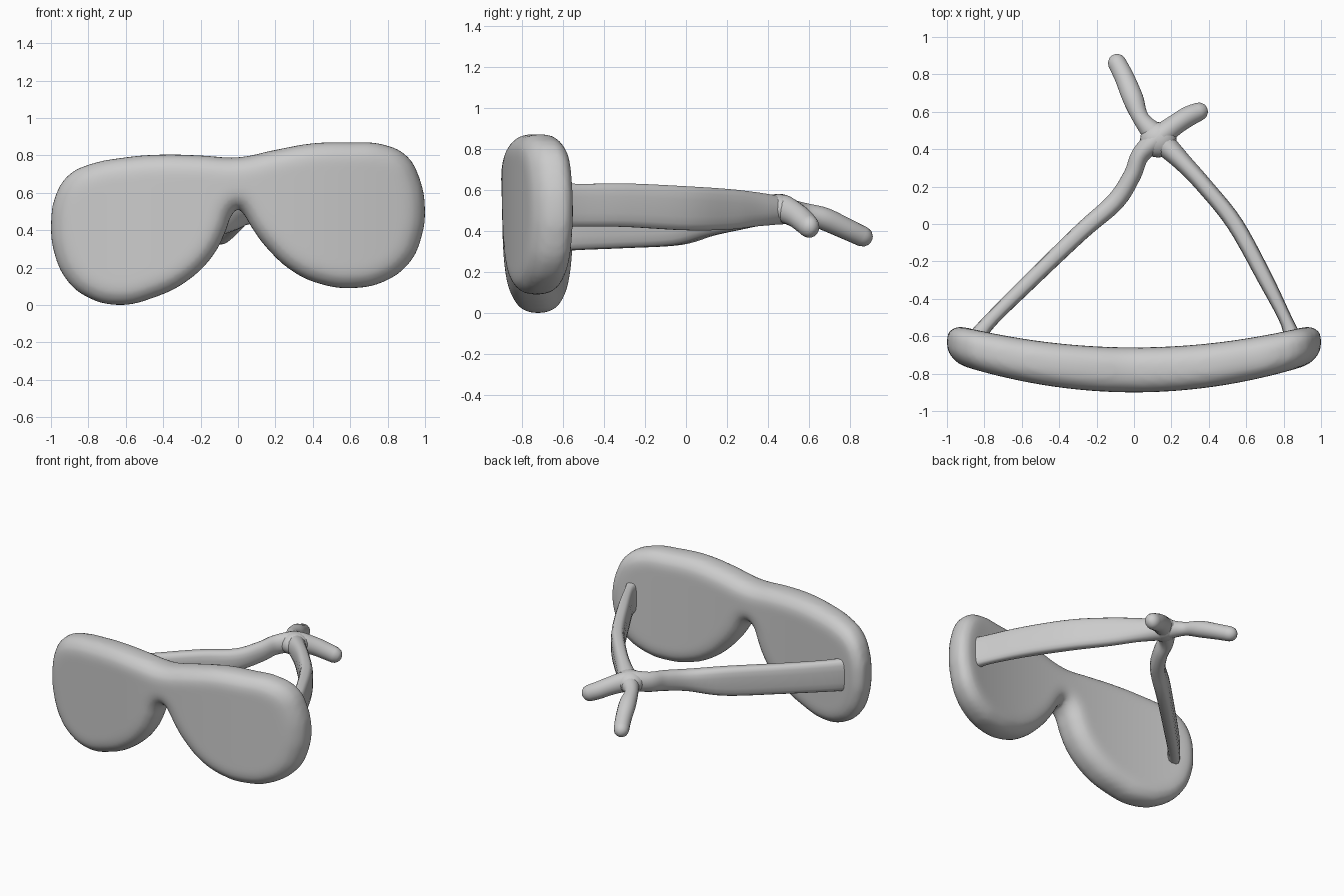
import bpy, bmesh, math
from mathutils import Vector

if "Cube" in bpy.data.objects:
    bpy.data.objects.remove(bpy.data.objects["Cube"])


def evaluated_mesh(obj):
    """Mesh of an object with its curve bevel or modifiers applied."""
    bpy.context.view_layer.update()
    deps = bpy.context.evaluated_depsgraph_get()
    return bpy.data.meshes.new_from_object(obj.evaluated_get(deps))


def add_object(name, data):
    obj = bpy.data.objects.new(name, data)
    bpy.context.collection.objects.link(obj)
    return obj


def smooth(mesh):
    mesh.polygons.foreach_set("use_smooth", [True] * len(mesh.polygons))


# Lens front: rounded outline, pillowed, then bowed around the face
outline = [(0, .79), (-.2, .80), (-.4, .805), (-.6, .79), (-.8, .75), (-.9, .70), (-.97, .60),
           (-1, .42), (-.98, .27), (-.92, .14), (-.82, .05), (-.64, .0), (-.45, .04),
           (-.27, .13), (-.13, .27), (-.06, .41), (-.035, .48), (0, .515), (.035, .48), (.07, .42),
           (.15, .31), (.3, .175), (.45, .11), (.6, .09), (.78, .125), (.92, .23), (.98, .36),
           (1, .50), (.97, .68), (.9, .80), (.77, .86), (.6, .87), (.4, .865), (.2, .83)]
curve = bpy.data.curves.new("lens_outline", 'CURVE')
curve.dimensions = '2D'
curve.fill_mode = 'BOTH'
curve.extrude, curve.bevel_depth, curve.offset = .02, .10, -.10
curve.bevel_resolution = 5
curve.resolution_u = 5
spline = curve.splines.new('BEZIER')
spline.bezier_points.add(len(outline) - 1)
for p, (x, z) in zip(spline.bezier_points, outline):
    p.co = (x, z, 0)
    p.handle_left_type = p.handle_right_type = 'AUTO'
spline.use_cyclic_u = True
helper = add_object("lens_outline", curve)
solid = evaluated_mesh(helper)
bpy.data.objects.remove(helper)

bm = bmesh.new()
bm.from_mesh(solid)
bmesh.ops.remove_doubles(bm, verts=bm.verts, dist=.0005)
bmesh.ops.recalc_face_normals(bm, faces=bm.faces)
bm.to_mesh(solid)
bm.free()

lens = add_object("lens_front", solid)
remesh = lens.modifiers.new("remesh", 'REMESH')
remesh.mode = 'VOXEL'
remesh.voxel_size = .022
relax = lens.modifiers.new("relax", 'SMOOTH')
relax.iterations = 4
mesh = evaluated_mesh(lens)
lens.modifiers.clear()
lens.data = mesh
for v in mesh.vertices:
    x, z, d = v.co
    v.co = (x, -.78 + .15 * x * x - d * (1 - .15 * x * x), z)
smooth(mesh)


def catmull(a, b, c, d, t):
    return .5 * (2 * b + (c - a) * t + (2 * a - 5 * b + 4 * c - d) * t * t
                 + (3 * b - a - 3 * c + d) * t ** 3)


def arm(name, stations, sides=16, steps=5):
    """Sweep a rounded bar; stations are x, y, z, half width, half height, squareness."""
    pts = [Vector(s) for s in stations]
    pts = [pts[0]] + pts + [pts[-1]]
    path = [catmull(*pts[i:i + 4], k / steps) for i in range(len(pts) - 3) for k in range(steps)]
    path.append(pts[-1])
    # rounded tip: shrinking rings past the last station
    last, fwd = path[-1], (path[-1] - path[-3])
    fwd = Vector(fwd[:3]).normalized()
    for a in (30, 55, 75, 87):
        c, s = math.cos(math.radians(a)), math.sin(math.radians(a))
        pos = Vector(last[:3]) + fwd * last[3] * s
        path.append(Vector((*pos, last[3] * c, last[4] * c, last[5])))
    bm = bmesh.new()
    rings = []
    for i, p in enumerate(path):
        d = path[min(i + 1, len(path) - 1)] - path[max(i - 1, 0)]
        d = Vector(d[:3]).normalized()
        side = d.cross(Vector((0, 0, 1))).normalized()
        up = side.cross(d)
        ring = []
        for k in range(sides):
            a = 2 * math.pi * (k + .5) / sides
            c, s = math.cos(a), math.sin(a)
            u = math.copysign(abs(c) ** p[5], c) * p[3]
            w = math.copysign(abs(s) ** p[5], s) * p[4]
            ring.append(bm.verts.new(Vector(p[:3]) + side * u + up * w))
        rings.append(ring)
    for r, q in zip(rings, rings[1:]):
        for k in range(sides):
            n = (k + 1) % sides
            bm.faces.new((r[k], r[n], q[n], q[k]))
    bm.faces.new(rings[0])
    bm.faces.new(rings[-1])
    bmesh.ops.recalc_face_normals(bm, faces=bm.faces)
    me = bpy.data.meshes.new(name)
    bm.to_mesh(me)
    bm.free()
    smooth(me)
    return add_object(name, me)


# Folded arms, crossing behind the lenses, each ending in a drooping ear tip
arm("right_arm", [(.85, -.63, .525, .06, .115, .6), (.82, -.53, .525, .036, .105, .6),
                  (.70, -.29, .525, .042, .107, .6), (.54, 0, .51, .045, .108, .6),
                  (.38, .20, .505, .045, .10, .7), (.26, .33, .505, .05, .085, .85),
                  (.13, .46, .50, .065, .068, 1), (.04, .56, .495, .045, .045, 1),
                  (-.005, .67, .46, .056, .055, 1), (-.05, .78, .41, .053, .052, 1),
                  (-.09, .86, .373, .05, .05, 1)])
arm("left_arm", [(-.87, -.66, .415, .06, .12, .6), (-.79, -.54, .415, .04, .11, .6),
                 (-.55, -.30, .42, .042, .105, .6), (-.28, -.04, .43, .046, .10, .6),
                 (-.10, .12, .45, .05, .075, .8), (-.01, .26, .475, .048, .07, .9),
                 (.035, .37, .495, .05, .068, 1), (.13, .46, .51, .062, .07, 1),
                 (.22, .53, .48, .056, .062, 1), (.29, .575, .445, .055, .058, 1),
                 (.345, .60, .42, .05, .055, 1)])

# Blob where the two arms fuse
bm = bmesh.new()
bmesh.ops.create_uvsphere(bm, u_segments=20, v_segments=12, radius=1)
for v in bm.verts:
    v.co = Vector((.13 + v.co.x * .098, .45 + v.co.y * .095, .505 + v.co.z * .075))
me = bpy.data.meshes.new("arm_joint")
bm.to_mesh(me)
bm.free()
smooth(me)
add_object("arm_joint", me)
